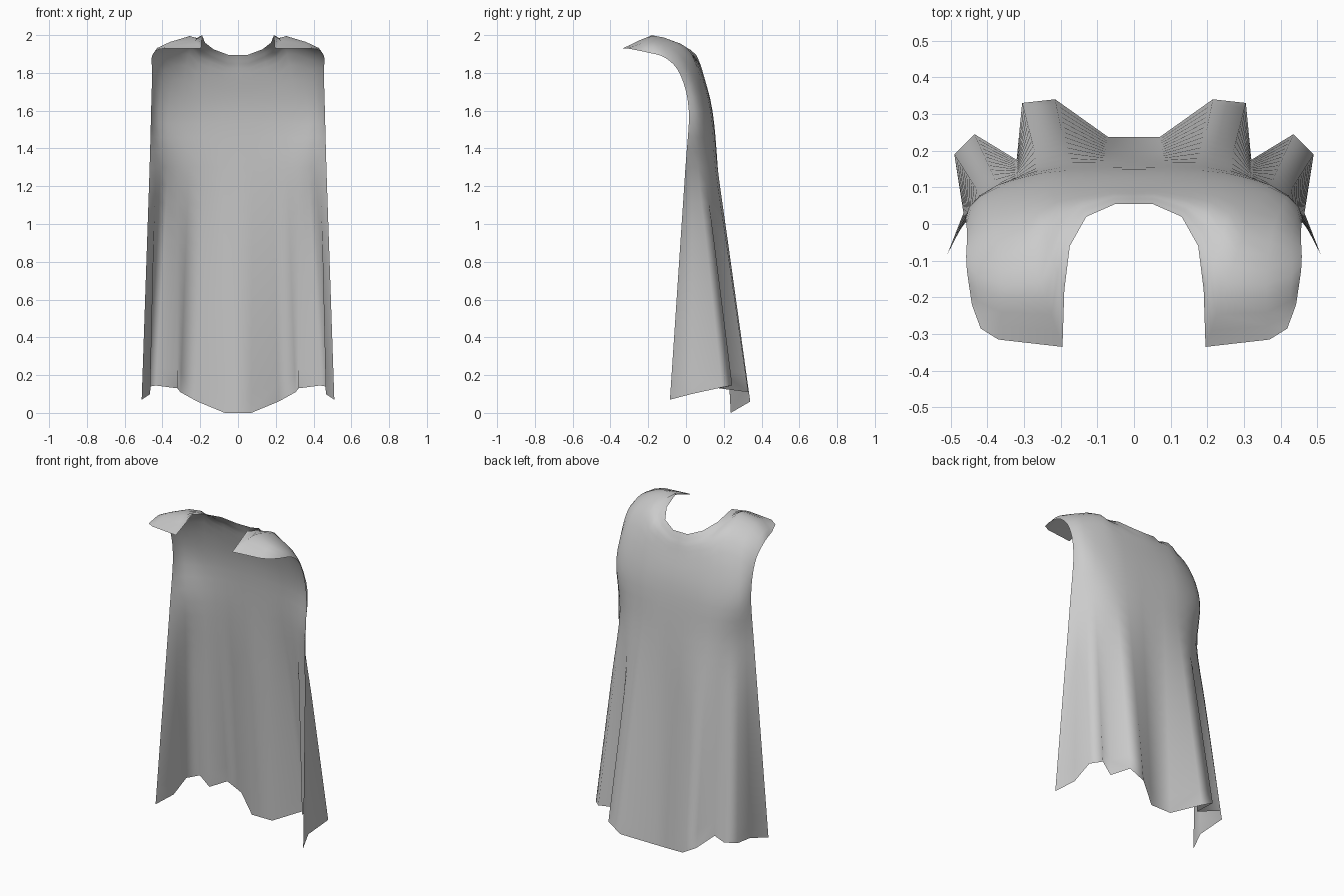
import bpy
import bmesh
from mathutils import Vector

default_cube = bpy.data.objects.get("Cube")
if default_cube:
    bpy.data.objects.remove(default_cube, do_unlink=True)


def make_material(name, colour):
    material = bpy.data.materials.new(name)
    material.use_nodes = True
    material.diffuse_color = colour
    shader = material.node_tree.nodes["Principled BSDF"]
    shader.inputs["Base Color"].default_value = colour
    return material


def points(row):
    return [Vector(p) for p in row]


def level(height, row):
    return [Vector((x, y, height)) for x, y in row]


def spline(a, b, c, d, t):
    """Point between b and c on a smooth curve through four points."""
    near = (c - a) / 2
    far = (d - b) / 2
    return (b * (2 * t**3 - 3 * t**2 + 1) + near * (t**3 - 2 * t**2 + t)
            + c * (3 * t**2 - 2 * t**3) + far * (t**3 - t**2))


def column_path(keys, steps):
    """Smooth path through the key points of one column of cloth."""
    first = keys[0] * 2 - keys[1]
    last = keys[-1] * 2 - keys[-2]
    padded = [first, *keys, last]
    path = [spline(*padded[i:i + 4], k / steps)
            for i in range(len(keys) - 1) for k in range(steps)]
    return path + [keys[-1]]


# Cross-sections of the left half, from the middle of the back to the side edge
hem = points([(0, .237, 0), (.07, .237, 0), (.215, .34, .06), (.305, .33, .11),
              (.32, .175, .13), (.435, .245, .145), (.49, .19, .135),
              (.465, .03, .1), (.51, -.085, .07)])
waist = level(1.3, [(0, .165), (.08, .168), (.18, .167), (.26, .155), (.32, .13),
                    (.37, .1), (.41, .065), (.437, .03), (.468, -.003)])
back = level(1.6, [(0, .14), (.08, .14), (.18, .137), (.25, .13), (.31, .115),
                   (.37, .1), (.42, .075), (.45, .045), (.46, .015)])
shoulder_blade = points([(0, .09, 1.8), (.06, .09, 1.8), (.15, .075, 1.83),
                         (.21, .06, 1.85), (.26, .03, 1.9), (.31, 0, 1.9),
                         (.38, -.01, 1.87), (.43, -.02, 1.83), (.455, -.03, 1.79)])
shoulder_top = points([(0, .07, 1.86), (.055, .07, 1.86), (.14, .04, 1.895),
                       (.195, -.01, 1.93), (.225, -.09, 1.975), (.255, -.16, 1.995),
                       (.36, -.165, 1.963), (.43, -.14, 1.925), (.457, -.11, 1.88)])
# Neckline, turning into the front edge of the shoulder flap
top_edge = points([(0, .055, 1.895), (.05, .055, 1.895), (.13, .02, 1.925),
                   (.175, -.06, 1.96), (.19, -.18, 2), (.195, -.335, 1.93),
                   (.37, -.315, 1.93), (.418, -.285, 1.925), (.442, -.22, 1.912)])

# The skirt folds fade out evenly from the hem to the waist
skirt = [[low.lerp(high, f) for low, high in zip(hem, waist)] for f in (1 / 3, 2 / 3)]
sections = [hem, *skirt, waist, back, shoulder_blade, shoulder_top, top_edge]
columns = [column_path(list(keys), 4) for keys in zip(*sections)]

# Cape cloth
bm = bmesh.new()
grid = [[bm.verts.new(p) for p in column] for column in columns]
for inner, outer in zip(grid, grid[1:]):
    for i in range(len(inner) - 1):
        face = bm.faces.new((inner[i], inner[i + 1], outer[i + 1], outer[i]))
        face.smooth = True
bm.normal_update()
# Turn the cloth so that its outside faces backward
if sum(face.normal.y for face in bm.faces) < 0:
    bmesh.ops.reverse_faces(bm, faces=bm.faces[:])
mesh = bpy.data.meshes.new("cape")
bm.to_mesh(mesh)
bm.free()
mesh.materials.append(make_material("grey cloth", (.6, .6, .6, 1)))

cape = bpy.data.objects.new("cape", mesh)
bpy.context.collection.objects.link(cape)
mirror = cape.modifiers.new("right half", "MIRROR")
mirror.use_clip = True
mirror.merge_threshold = .001
